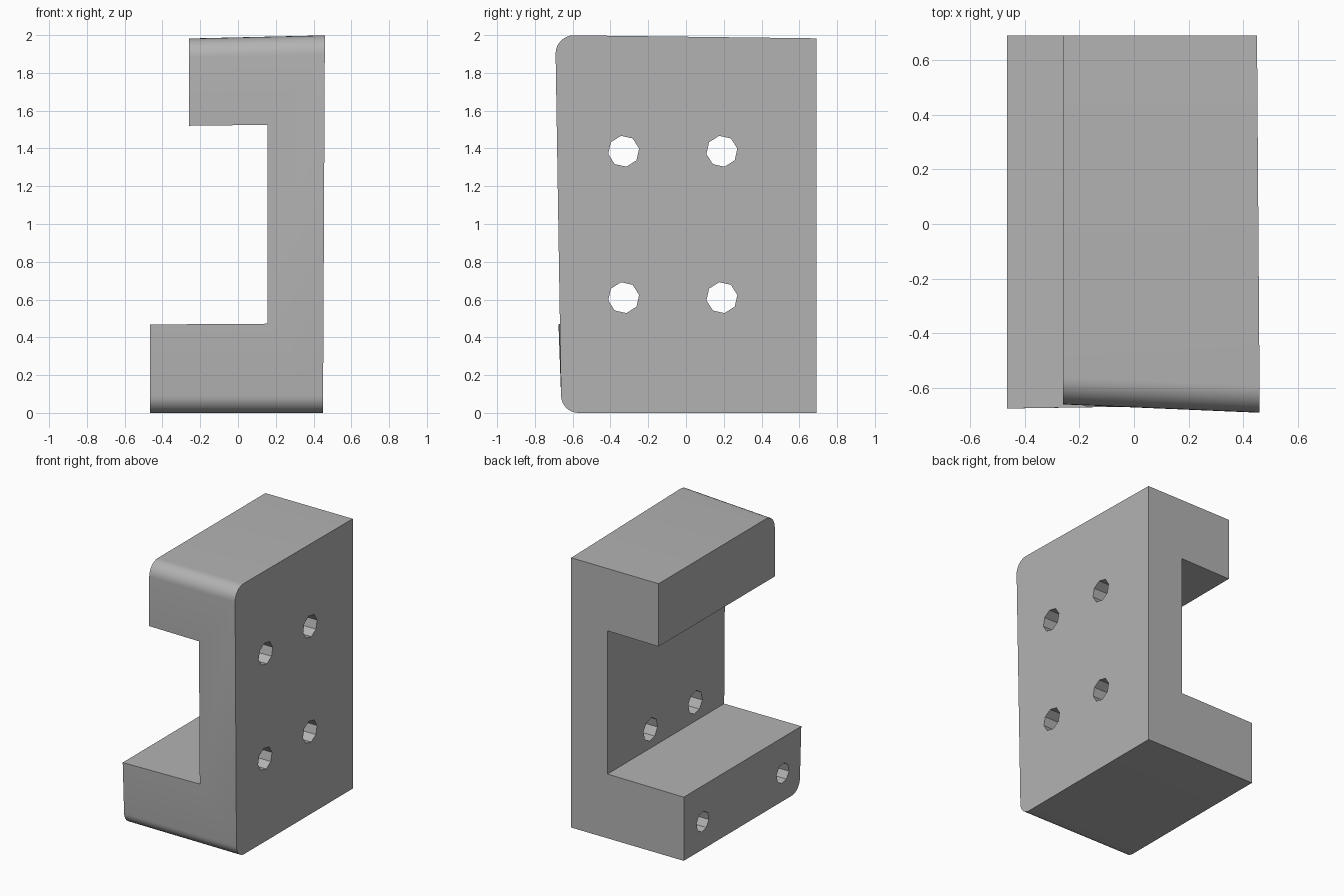
import bpy
import bmesh
from math import radians
from mathutils import Matrix

cube = bpy.data.objects.get("Cube")
if cube:
    bpy.data.objects.remove(cube, do_unlink=True)

BACK = 0.69

grey = bpy.data.materials.new("plain grey")
grey.use_nodes = True
colour = (0.45, 0.45, 0.45, 1)
grey.diffuse_color = colour
grey.node_tree.nodes["Principled BSDF"].inputs["Base Color"].default_value = colour


def add_object(name, bm):
    mesh = bpy.data.meshes.new(name)
    bm.to_mesh(mesh)
    bm.free()
    mesh.materials.append(grey)
    obj = bpy.data.objects.new(name, mesh)
    bpy.context.collection.objects.link(obj)
    return obj


# Bracket outline: x, z, and the depth of the slightly uneven front face
outline = [
    (-0.465, 0, -0.655), (0.45, 0, -0.66), (0.46, 2, -0.692), (-0.26, 1.982, -0.66),
    (-0.26, 1.52, -0.66), (0.155, 1.525, -0.675), (0.155, 0.472, -0.665), (-0.465, 0.468, -0.675),
]
bm = bmesh.new()
front = [bm.verts.new((x, y, z)) for x, z, y in outline]
back = [bm.verts.new((min(x, 0.45), BACK, min(z, 1.983))) for x, z, y in outline]
bm.faces.new(front)
bm.faces.new(reversed(back))
count = len(outline)
for i in range(count):
    j = (i + 1) % count
    bm.faces.new((front[j], front[i], back[i], back[j]))
bmesh.ops.recalc_face_normals(bm, faces=bm.faces)

# Rounded front edges at the bottom and top
for first, radius in ((0, 0.09), (2, 0.1)):
    edge = bm.edges.get((front[first], front[first + 1]))
    bmesh.ops.bevel(bm, geom=[edge], offset=radius, segments=8, profile=0.5, affect='EDGES')
bracket = add_object("bracket", bm)


# Octagonal holes running along x
def drill(name, x_start, x_end, y, z, radius):
    bm = bmesh.new()
    bmesh.ops.create_cone(
        bm, cap_ends=True, segments=8, radius1=radius, radius2=radius, depth=x_end - x_start,
        matrix=Matrix.Translation(((x_start + x_end) / 2, y, z))
        @ Matrix.Rotation(radians(90), 4, 'Y') @ Matrix.Rotation(radians(10), 4, 'Z'))
    cutter = add_object(name, bm)
    cutter.hide_render = True
    cut = bracket.modifiers.new(name, 'BOOLEAN')
    cut.operation = 'DIFFERENCE'
    cut.solver = 'EXACT'
    cut.object = cutter
    bpy.ops.object.modifier_apply(modifier=cut.name)
    bpy.data.objects.remove(cutter, do_unlink=True)


bpy.ops.object.select_all(action='DESELECT')
bpy.context.view_layer.objects.active = bracket
bracket.select_set(True)

for z in (0.61, 1.385):
    for y in (-0.33, 0.19):
        drill("wall_hole", 0.05, 0.6, y, z, 0.083)
for y in (-0.46, 0.47):
    drill("arm_hole", -0.6, -0.05, y, 0.205, 0.073)

bpy.ops.object.shade_smooth_by_angle(angle=radians(30))
